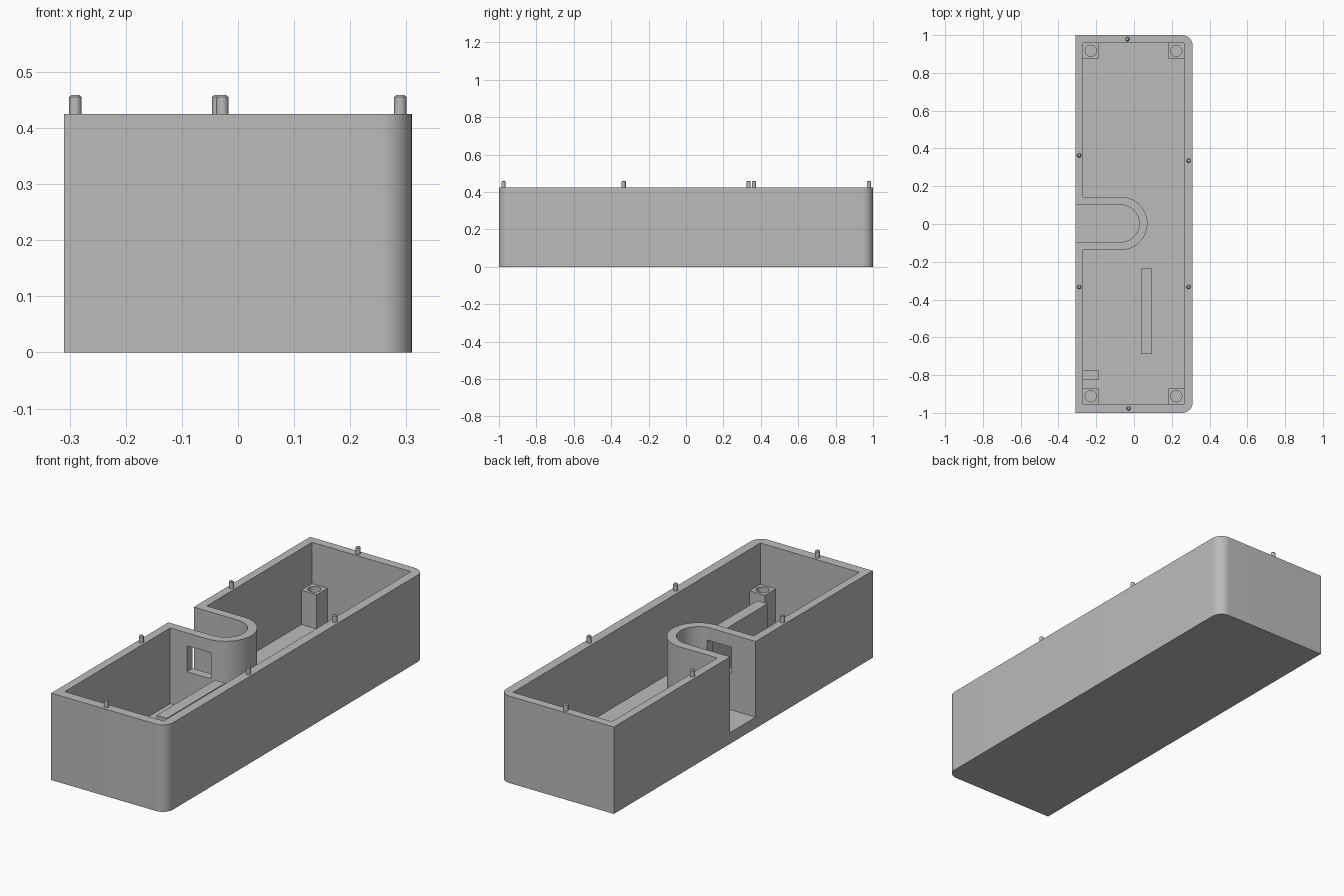
import bpy, bmesh
from math import sin, cos, pi

cube = bpy.data.objects.get("Cube")
if cube:
    bpy.data.objects.remove(cube)

grey = bpy.data.materials.new("plain grey")
grey.use_nodes = True
grey.diffuse_color = (0.5, 0.5, 0.5, 1)
grey.node_tree.nodes["Principled BSDF"].inputs["Base Color"].default_value = (0.5, 0.5, 0.5, 1)

H, FLOOR, POST_TOP = 0.425, 0.055, 0.223


def arc(cx, cy, r, a0, a1, n=16):
    return [(cx + r * cos(a0 + (a1 - a0) * i / n), cy + r * sin(a0 + (a1 - a0) * i / n))
            for i in range(n + 1)]


def rect(x0, x1, y0, y1):
    return [(x0, y0), (x1, y0), (x1, y1), (x0, y1)]


def prism(name, outline, z0, z1):
    """Extrude a counter-clockwise outline from z0 to z1."""
    bm = bmesh.new()
    face = bm.faces.new([bm.verts.new((x, y, z0)) for x, y in outline])
    top = bmesh.ops.extrude_face_region(bm, geom=[face])["geom"]
    for v in top:
        if isinstance(v, bmesh.types.BMVert):
            v.co.z = z1
    bmesh.ops.recalc_face_normals(bm, faces=bm.faces)
    mesh = bpy.data.meshes.new(name)
    bm.to_mesh(mesh)
    bm.free()
    mesh.materials.append(grey)
    obj = bpy.data.objects.new(name, mesh)
    bpy.context.collection.objects.link(obj)
    return obj


def cut(obj, *cutters):
    """Subtract the cutters, then bake the result and discard them."""
    for c in cutters:
        c.hide_render = True
        mod = obj.modifiers.new("cut", 'BOOLEAN')
        mod.operation, mod.solver, mod.object = 'DIFFERENCE', 'EXACT', c
    graph = bpy.context.evaluated_depsgraph_get()
    mesh = bpy.data.meshes.new_from_object(obj.evaluated_get(graph))
    obj.modifiers.clear()
    obj.data = mesh
    for c in cutters:
        bpy.data.objects.remove(c)


def smooth(obj):
    bpy.ops.object.select_all(action='DESELECT')
    obj.select_set(True)
    bpy.context.view_layer.objects.active = obj
    bpy.ops.object.shade_smooth_by_angle(angle=pi / 6)


# Tray with two rounded corners, hollowed around a U-shaped recess
R, SX, SY = 0.055, -0.07, 0.003
x0, x1, y0, y1 = -0.27, 0.265, -0.953, 0.958
outer = ([(-0.31, -1)] + arc(0.31 - R, -1 + R, R, -pi / 2, 0, 10)
         + arc(0.31 - R, 1 - R, R, 0, pi / 2, 10) + [(-0.31, 1)])
u_wall = arc(SX, SY, 0.141, -pi / 2, pi / 2, 24)
cavity = ([(x0, y0), (x1, y0), (x1, y1), (x0, y1), (x0, SY + 0.141)]
          + u_wall[::-1] + [(x0, SY - 0.141)])
recess = [(-0.4, SY - 0.098)] + arc(SX, SY, 0.098, -pi / 2, pi / 2, 24) + [(-0.4, SY + 0.098)]

tray = prism("tray", outer, 0, H)
cut(tray,
    prism("cavity_cutter", cavity, FLOOR, 0.6),
    prism("recess_cutter", recess, FLOOR, 0.6),
    prism("window_cutter", rect(-0.18, -0.05, -0.2, -0.05), 0.235, 0.362))
smooth(tray)

# Screw posts in the four inner corners
S = 0.083
for side, px in (("right", x0), ("left", x1 - S)):
    for end, py in (("front", y0), ("back", y1 - S)):
        post = prism(f"screw_post_{end}_{side}", rect(px, px + S, py, py + S), FLOOR - 0.01, POST_TOP)
        hole = arc(px + S / 2, py + S / 2, 0.03, 0, 2 * pi, 24)[:-1]
        cut(post, prism("hole_cutter", hole, 0.1, 0.3))
        smooth(post)

# Inner rib and small bracket
prism("inner_rib", rect(0.04, 0.095, -0.687, -0.235), FLOOR - 0.01, 0.29)
prism("small_bracket", rect(x0, -0.187, -0.826, -0.776), FLOOR - 0.01, POST_TOP)

# Alignment pegs with bevelled tips on the rim
pegs = [(-0.035, 0.978), (-0.028, -0.976), (-0.29, 0.363),
        (-0.29, -0.333), (0.289, 0.335), (0.289, -0.333)]
for i, (px, py) in enumerate(pegs):
    peg = prism(f"rim_peg_{i + 1}", arc(px, py, 0.011, 0, 2 * pi, 20)[:-1], H - 0.005, 0.459)
    bm = bmesh.new()
    bm.from_mesh(peg.data)
    rim = [e for e in bm.edges if all(v.co.z > H for v in e.verts)]
    bmesh.ops.bevel(bm, geom=rim, offset=0.004, segments=1, affect='EDGES')
    bm.to_mesh(peg.data)
    bm.free()
    smooth(peg)
